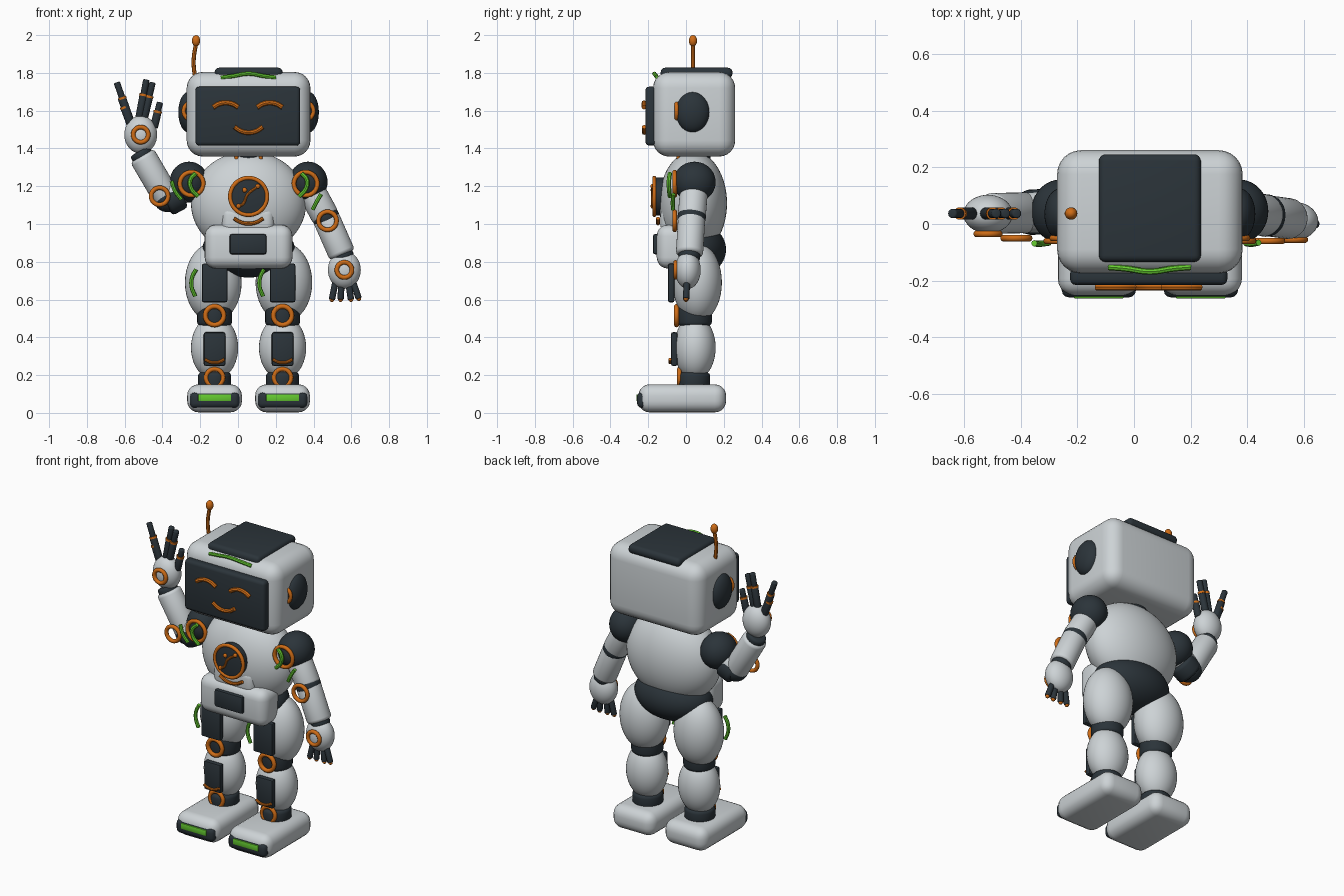
import bpy
import math
from mathutils import Vector


def material(name, rgb):
    m = bpy.data.materials.new(name)
    m.diffuse_color = (*rgb, 1)
    return m


WHITE = material("shell_white", (0.61, 0.65, 0.67))
DARK = material("dark_slate", (0.024, 0.034, 0.042))
ORANGE = material("orange", (0.62, 0.15, 0.008))
GREEN = material("green", (0.13, 0.60, 0.03))
CX = 0.056  # body centre line


def finish(name, mat):
    o = bpy.context.object
    o.name = name
    o.data.materials.clear()
    o.data.materials.append(mat)
    bpy.ops.object.shade_smooth_by_angle(angle=math.radians(40))
    return o


def bevel(o, width, segments):
    b = o.modifiers.new("round", 'BEVEL')
    b.width, b.segments = width, segments
    b.limit_method = 'ANGLE'
    bpy.ops.object.modifier_apply(modifier=b.name)


def box(name, loc, size, mat, r, seg=5):
    bpy.ops.mesh.primitive_cube_add(size=1, location=loc)
    o = bpy.context.object
    o.scale = size
    bpy.ops.object.transform_apply(location=False)
    bevel(o, r, seg)
    return finish(name, mat)


def ball(name, loc, radii, mat, seg=40):
    bpy.ops.mesh.primitive_uv_sphere_add(segments=seg, ring_count=seg // 2, location=loc)
    bpy.context.object.scale = radii
    bpy.ops.object.transform_apply(location=False)
    return finish(name, mat)


def rod(name, a, b, r, mat, round_r=0.0, seg=32):
    a, b = Vector(a), Vector(b)
    bpy.ops.mesh.primitive_cylinder_add(vertices=seg, radius=r, depth=(b - a).length,
                                        location=(a + b) / 2)
    o = bpy.context.object
    o.rotation_euler = (b - a).to_track_quat('Z', 'Y').to_euler()
    if round_r:
        bevel(o, round_r, 3)
    return finish(name, mat)


def ring(name, loc, major, minor, mat=ORANGE):
    # ring facing the front
    bpy.ops.mesh.primitive_torus_add(location=loc, rotation=(math.pi / 2, 0, 0), major_radius=major,
                                     minor_radius=minor, major_segments=36, minor_segments=10)
    return finish(name, mat)


def tube(name, pts, r, mat):
    # smooth round strip through a few points
    c = bpy.data.curves.new(name, 'CURVE')
    c.dimensions = '3D'
    c.bevel_depth, c.bevel_resolution = r, 2
    c.use_fill_caps = True
    s = c.splines.new('BEZIER')
    s.resolution_u = 8
    s.bezier_points.add(len(pts) - 1)
    for p, co in zip(s.bezier_points, pts):
        p.co = co
        p.handle_left_type = p.handle_right_type = 'AUTO'
    o = bpy.data.objects.new(name, c)
    bpy.context.collection.objects.link(o)
    bpy.ops.object.select_all(action='DESELECT')
    o.select_set(True)
    bpy.context.view_layer.objects.active = o
    bpy.ops.object.convert(target='MESH')
    return finish(name, mat)


def arc(name, x, y, z, half, rise, r, mat=ORANGE):
    # arched strip: rise > 0 bows up, rise < 0 is a smile
    tube(name, [(x - half, y, z), (x - half * .55, y, z + rise * .72), (x, y, z + rise),
                (x + half * .55, y, z + rise * .72), (x + half, y, z)], r, mat)


# head, face screen and top panel
box("head", (CX, 0.043, 1.581), (0.655, 0.435, 0.448), WHITE, 0.085, 6)
box("face_screen", (CX - .004, -0.185, 1.571), (0.555, 0.06, 0.312), DARK, 0.02, 3)
box("head_top_panel", (CX, 0.056, 1.80), (0.36, 0.38, 0.055), DARK, 0.024, 4)
for x in (-0.065, 0.168):
    arc("eye", x, -0.222, 1.618, 0.067, 0.024, 0.013)
arc("mouth", CX, -0.222, 1.514, 0.075, -0.03, 0.012)
tube("brow_strip", [(-0.09, -0.152, 1.775), (-0.03, -0.157, 1.783), (0.056, -0.168, 1.796),
                    (0.14, -0.157, 1.783), (0.20, -0.152, 1.775)], 0.011, GREEN)
tube("antenna", [(-0.225, 0.037, 1.76), (-0.235, 0.037, 1.86), (-0.222, 0.037, 1.96)], 0.011, ORANGE)
ball("antenna_tip", (-0.222, 0.037, 1.97), (0.022, 0.022, 0.03), ORANGE, 20)

# torso, pelvis, neck
ball("torso", (CX, 0.037, 1.11), (0.305, 0.18, 0.275), WHITE, 56)
ball("pelvis", (CX, 0.04, 0.865), (0.245, 0.172, 0.148), DARK, 48)
rod("neck", (CX, 0.04, 1.3), (CX, 0.04, 1.42), 0.09, DARK)

# belly pack
box("belly_pack", (CX, -0.065, 0.88), (0.465, 0.18, 0.232), WHITE, 0.06)
box("belly_pack_top", (CX - .003, -0.07, 1.02), (0.28, 0.13, 0.14), WHITE, 0.042)
box("belly_screen", (CX - .003, -0.157, 0.893), (0.195, 0.036, 0.108), DARK, 0.012, 2)
arc("belly_smile", CX, -0.148, 1.03, 0.078, -0.028, 0.01)

# chest gauge
rod("gauge_disc", (CX, -0.10, 1.146), (CX, -0.172, 1.146), 0.10, DARK, 0.006, 40)
ring("gauge_rim", (CX, -0.168, 1.146), 0.098, 0.011)
tube("gauge_needle", [(0.0, -0.178, 1.095), (0.025, -0.178, 1.105), (0.05, -0.178, 1.155),
                      (0.105, -0.178, 1.20)], 0.007, ORANGE)
for x, z in ((0.035, 1.18), (0.105, 1.20), (0.003, 1.095)):
    ball("gauge_dot", (x, -0.178, z), (0.013, 0.01, 0.013), ORANGE, 14)

# paired parts on each side of the centre line
for s in (-1, 1):
    def at(dx, y, z):
        return (CX + s * dx, y, z)
    # ears, neck studs, shoulders
    ball("ear", at(0.317, 0.035, 1.592), (0.055, 0.09, 0.108), DARK)
    ring("ear_ring", at(0.297, -0.05, 1.598), 0.047, 0.011)
    rod("neck_stud", at(0.064, -0.04, 1.32), at(0.064, -0.04, 1.38), 0.01, ORANGE, seg=12)
    ball("shoulder", at(0.315, 0.045, 1.222), (0.103, 0.112, 0.108), DARK)
    ring("shoulder_ring", at(0.302, -0.06, 1.213), 0.062, 0.012)
    tube("shoulder_strip", [at(0.28, -0.085, 1.268), at(0.308, -0.09, 1.235),
                            at(0.305, -0.09, 1.19), at(0.268, -0.085, 1.145)], 0.012, GREEN)
    # leg segments with dark joints
    ball("thigh", at(0.187, 0.06, 0.69), (0.15, 0.13, 0.21), WHITE)
    rod("knee_joint", at(0.18, 0.045, 0.46), at(0.18, 0.045, 0.57), 0.092, DARK, 0.02)
    ball("shin", at(0.18, 0.047, 0.345), (0.125, 0.11, 0.17), WHITE)
    rod("ankle_joint", at(0.18, 0.04, 0.13), at(0.18, 0.04, 0.215), 0.088, DARK, 0.02)
    ring("knee_ring", at(0.18, -0.05, 0.515), 0.049, 0.013)
    ring("ankle_ring", at(0.18, -0.035, 0.187), 0.045, 0.012)
    # leg plates
    box("thigh_plate", at(0.18, -0.078, 0.688), (0.135, 0.035, 0.205), DARK, 0.01, 2)
    box("shin_plate", at(0.18, -0.062, 0.338), (0.115, 0.035, 0.178), DARK, 0.01, 2)
    arc("shin_smile", CX + s * 0.18, -0.085, 0.284, 0.052, -0.018, 0.008)
    x = CX + s * 0.18
    tube("thigh_strip", [(x - .098, -0.066, .76), (x - .118, -0.066, .72), (x - .122, -0.066, .67),
                         (x - .103, -0.066, .617)], 0.011, GREEN)
    # foot with toe bumper and light
    box("foot", at(0.18, -0.02, 0.077), (0.29, 0.465, 0.148), WHITE, 0.06)
    box("toe_bumper", at(0.18, -0.23, 0.068), (0.262, 0.058, 0.084), DARK, 0.025, 3)
    box("toe_light", at(0.18, -0.257, 0.08), (0.175, 0.012, 0.036), GREEN, 0.004, 2)


def arm(shoulder, elbow, wrist, hand, rings_y):
    # sleeve, elbow, forearm, wrist and hand
    shoulder, elbow, wrist = Vector(shoulder), Vector(elbow), Vector(wrist)
    rod("upper_arm", shoulder, elbow, 0.074, WHITE, 0.015)
    ball("elbow", elbow, (0.072, 0.075, 0.072), DARK)
    d = (wrist - elbow).normalized()
    rod("forearm", elbow - d * 0.005, wrist, 0.072, WHITE, 0.02)
    rod("wrist_joint", wrist - d * 0.02, wrist + d * 0.028, 0.058, DARK, 0.015)
    ball("hand", hand, (0.087, 0.068, 0.10), WHITE)
    ring("hand_ring", (hand[0], rings_y[1], hand[2]), 0.04, 0.012)


# lowered arm
arm((0.37, 0.045, 1.21), (0.465, 0.03, 1.035), (0.553, 0.018, 0.835), (0.563, 0.01, 0.757),
    (-0.06, -0.055))
ring("elbow_ring", (0.474, -0.06, 1.017), 0.048, 0.012)
tube("arm_strip", [(0.395, -0.068, 1.075), (0.415, -0.07, 1.115), (0.44, -0.066, 1.158)], 0.011, GREEN)
for x0, x1, z1 in ((0.515, 0.497, 0.60), (0.548, 0.543, 0.60), (0.585, 0.598, 0.60), (0.61, 0.64, 0.605)):
    a, b = Vector((x0, 0.005, 0.69)), Vector((x1, 0.0, z1))
    rod("lowered_finger", a, b, 0.017, DARK, 0.005, 14)
    ball("lowered_fingertip", b, (0.013, 0.013, 0.013), ORANGE, 14)

# raised arm
arm((-0.27, 0.045, 1.20), (-0.375, 0.04, 1.135), (-0.508, 0.037, 1.362), (-0.515, 0.035, 1.473),
    (-0.05, -0.035))
rod("raised_elbow_cap", (-0.30, 0.045, 1.16), (-0.385, 0.04, 1.115), 0.08, DARK, 0.02)
ring("raised_elbow_ring", (-0.415, -0.05, 1.147), 0.045, 0.012)
tube("raised_arm_strip", [(-0.352, -0.068, 1.228), (-0.333, -0.07, 1.175), (-0.30, -0.066, 1.13)],
     0.011, GREEN)
for (x0, z0), (x1, z1) in (((-0.565, 1.53), (-0.642, 1.75)), ((-0.57, 1.53), (-0.622, 1.67)),
                           ((-0.525, 1.55), (-0.485, 1.765)), ((-0.50, 1.55), (-0.452, 1.75)),
                           ((-0.445, 1.51), (-0.413, 1.645))):
    a, b = Vector((x0, 0.037, z0)), Vector((x1, 0.037, z1))
    m = a.lerp(b, 0.62)
    d = (b - a).normalized() * 0.006
    rod("finger_base", a, m, 0.021, DARK, 0.005, 14)
    rod("finger_end", m, b, 0.017, DARK, 0.007, 14)
    rod("finger_band", m - d, m + d, 0.0225, ORANGE, 0, 14)
